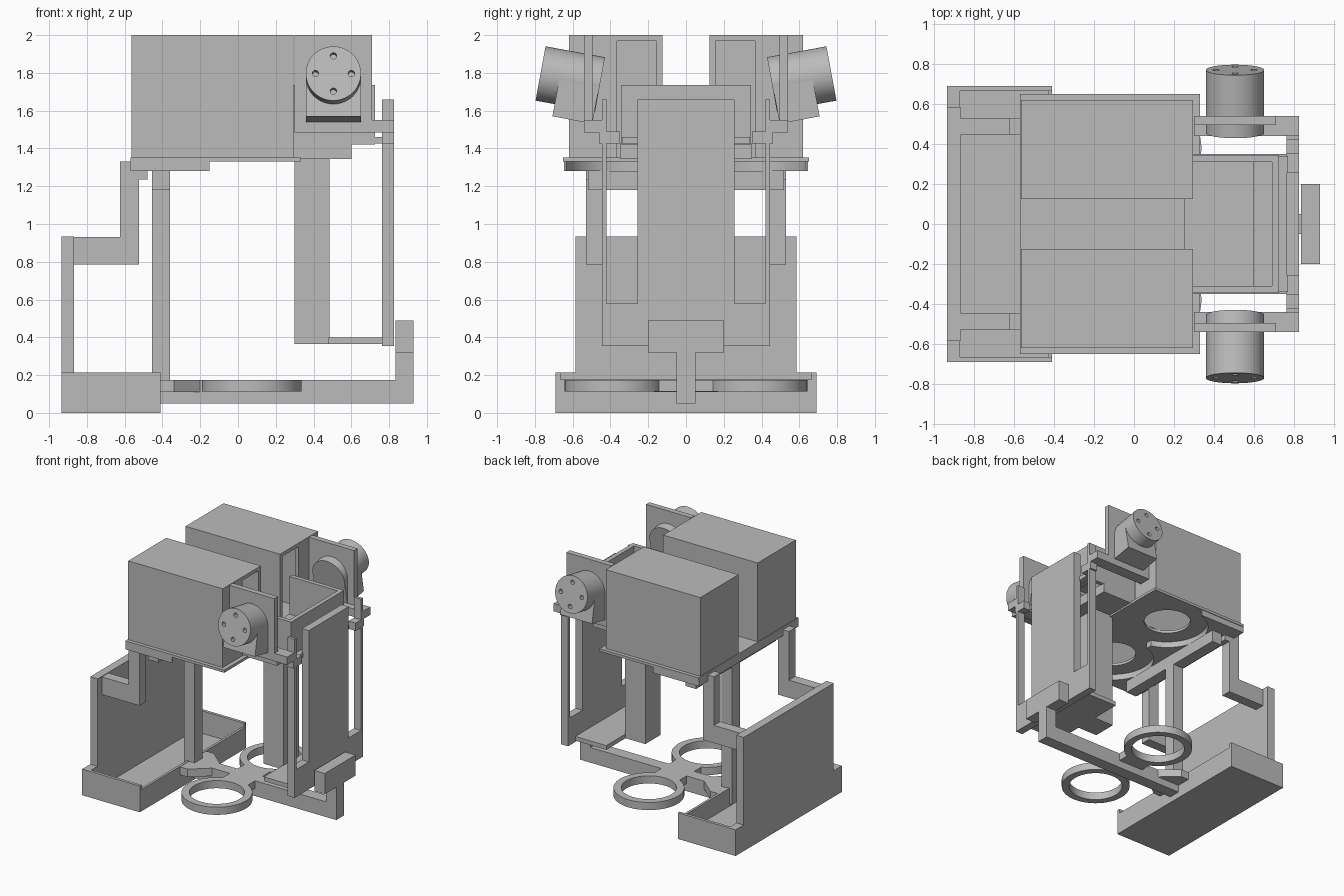
import bpy, bmesh, math
from mathutils import Vector, Matrix

old = bpy.data.objects.get("Cube")
if old:
    bpy.data.objects.remove(old, do_unlink=True)

GREY = (0.5, 0.5, 0.5, 1)
mat = bpy.data.materials.new("plain_grey")
mat.use_nodes = True
mat.diffuse_color = GREY
mat.node_tree.nodes["Principled BSDF"].inputs["Base Color"].default_value = GREY


def add(name, bm):
    bmesh.ops.recalc_face_normals(bm, faces=bm.faces)
    mesh = bpy.data.meshes.new(name)
    bm.to_mesh(mesh)
    bm.free()
    mesh.materials.append(mat)
    ob = bpy.data.objects.new(name, mesh)
    bpy.context.collection.objects.link(ob)
    return ob


def box(name, x, y, z):
    """Box from (low, high) ranges."""
    bm = bmesh.new()
    bmesh.ops.create_cube(bm, size=1)
    for v in bm.verts:
        v.co = [r[0] if c < 0 else r[1] for r, c in zip((x, y, z), v.co)]
    return add(name, bm)


def side_box(name, x, y, z, s):
    """Box on the side s, with y given for the positive side."""
    return box(name, x, sorted((s * y[0], s * y[1])), z)


def rod(name, centre, r, depth, rot=Matrix(), n=48):
    bm = bmesh.new()
    bmesh.ops.create_cone(bm, cap_ends=True, segments=n, radius1=r, radius2=r,
                          depth=depth, matrix=Matrix.Translation(centre) @ rot)
    return add(name, bm)


def prism(name, pts, z):
    """Outline in x, y pulled up through the z range."""
    bm = bmesh.new()
    face = bm.faces.new([bm.verts.new((px, py, z[0])) for px, py in pts])
    out = bmesh.ops.extrude_face_region(bm, geom=[face])
    for v in out["geom"]:
        if isinstance(v, bmesh.types.BMVert):
            v.co.z = z[1]
    return add(name, bm)


def combine(ob, others, op="DIFFERENCE"):
    """Apply booleans and remove the cutters."""
    for o in others:
        m = ob.modifiers.new("cut", "BOOLEAN")
        m.operation, m.object, m.solver = op, o, "EXACT"
        o.hide_render = True
    bpy.context.view_layer.update()
    mesh = bpy.data.meshes.new_from_object(ob.evaluated_get(bpy.context.evaluated_depsgraph_get()))
    ob.modifiers.clear()
    ob.data = mesh
    for o in others:
        bpy.data.objects.remove(o, do_unlink=True)
    return ob


def smooth(ob):
    bpy.ops.object.select_all(action="DESELECT")
    ob.select_set(True)
    bpy.context.view_layer.objects.active = ob
    bpy.ops.object.shade_smooth_by_angle(angle=math.radians(30))


SIDES = (-1, 1)

# Upper deck with two round openings
deck = box("deck", (-.57, .33), (-.65, .65), (1.33, 1.352))
smooth(combine(deck, [rod("cut", (-.06, s * .33, 1.34), .18, .2) for s in SIDES]))

# Thick under bracket with round bites
under = box("under_bracket", (-.57, -.15), (-.645, .645), (1.28, 1.33))
smooth(combine(under, [rod("cut", (-.06, s * .33, 1.3), .318, .2, n=64) for s in SIDES]))

# Housings, hollow, with a window in the inner end
for s in SIDES:
    shell = box("housing", (-.565, .295), sorted((s * .125, s * .62)), (1.352, 2))
    combine(shell, [side_box("cut", (-.535, .265), (.155, .59), (1.2, 1.97), s),
                    side_box("cut", (.2, .4), (.155, .365), (1.3, 1.97), s)])

# Front bar, end hook and central post
box("floor_bar", (-.455, .93), (-.05, .05), (.05, .175))
box("hook_stem", (.835, .93), (-.05, .05), (.05, .33))
box("hook_block", (.835, .93), (-.2, .2), (.32, .49))
box("rear_post", (-.455, -.36), (-.05, .05), (.05, 1.2))
box("rear_crossbar", (-.455, -.36), (-.52, .52), (1.18, 1.28))
prism("post_foot", [(-.41, -.17), (-.34, -.17), (-.2, -.05), (-.2, .05), (-.34, .17), (-.41, .17)],
      (.11, .175))

# Rings and the web that joins them
RX, RY, RR = .073, .378, .264
web = box("ring_web", (-.04, .19), (-.24, .24), (.112, .175))
combine(web, [rod("cut", (RX, s * RY, .15), RR - .02, .3) for s in SIDES])
for s in SIDES:
    ring = rod("ring", (RX, s * RY, .1435), RR, .063, n=64)
    smooth(combine(ring, [rod("cut", (RX, s * RY, .15), RR - .058, .3, n=64)]))

# Tray with tall back panel
tray = box("tray", (-.935, -.41), (-.69, .69), (0, .215))
combine(tray, [box("cut", (-.87, -.43), (-.665, .665), (.03, .4)),
               box("cut", (-.5, -.3), (-.665, .665), (.178, .4))])
box("tray_panel", (-.935, -.867), (-.585, .585), (.02, .935))

# Arms from the panel up to the deck
for s in SIDES:
    side_box("panel_arm", (-.9, -.525), (.445, .53), (.785, .93), s)
    side_box("arm_upright", (-.625, -.525), (.445, .53), (.785, 1.33), s)
    side_box("arm_top", (-.56, -.48), (.445, .53), (1.235, 1.33), s)

# Slotted face plate
plate = box("face_plate", (.762, .826), (-.445, .445), (.355, 1.66))
combine(plate, [side_box("cut", (.7, .9), (.258, .42), (.58, 1.8), s) for s in SIDES])
box("lower_shelf", (.48, .77), (-.35, .35), (.365, .4))
box("pillar", (.3, .485), (-.1, .1), (.365, 1.36))

# Open frame between the housings
frame = box("frame", (.25, .725), (-.345, .345), (1.42, 1.735))
combine(frame, [box("cut", (.1, .69), (-.31, .31), (1.3, 1.9))])
box("frame_floor", (.25, .6), (-.35, .35), (1.345, 1.425))
box("frame_tab", (.69, .77), (-.34, .34), (1.425, 1.46))

# Motor carriers and tilted motors
TILT = math.radians(10.4)
for s in SIDES:
    axis = Vector((0, s * math.cos(TILT), math.sin(TILT)))
    up = Vector((0, -s * math.sin(TILT), math.cos(TILT)))
    rot = Matrix((Vector((s, 0, 0)), up, axis)).transposed().to_4x4()
    face = Vector((.505, s * .77, 1.797))
    side_box("motor_plate", (.3, .71), (.495, .54), (1.485, 2), s)
    side_box("motor_arm", (.3, .826), (.44, .54), (1.485, 1.55), s)
    side_box("motor_arm_end", (.762, .826), (.35, .46), (1.425, 1.49), s)

    # Mount block under the motor
    bm = bmesh.new()
    bmesh.ops.create_cube(bm, size=1)
    place = Matrix.Translation(face - axis * .21 - up * .106)
    bm.transform(place @ rot @ Matrix.Diagonal((.29, .212, .215, 1)))
    add("motor_mount", bm)

    # Motor drum with four screw holes
    motor = rod("motor", face - axis * .16, .146, .32, rot)
    holes = []
    for i in range(4):
        a = i * math.pi / 2
        spot = face + Vector((math.cos(a), 0, 0)) * .095 + up * math.sin(a) * .095
        holes.append(rod("cut", spot, .017, .1, rot, 16))
    smooth(combine(motor, holes))
